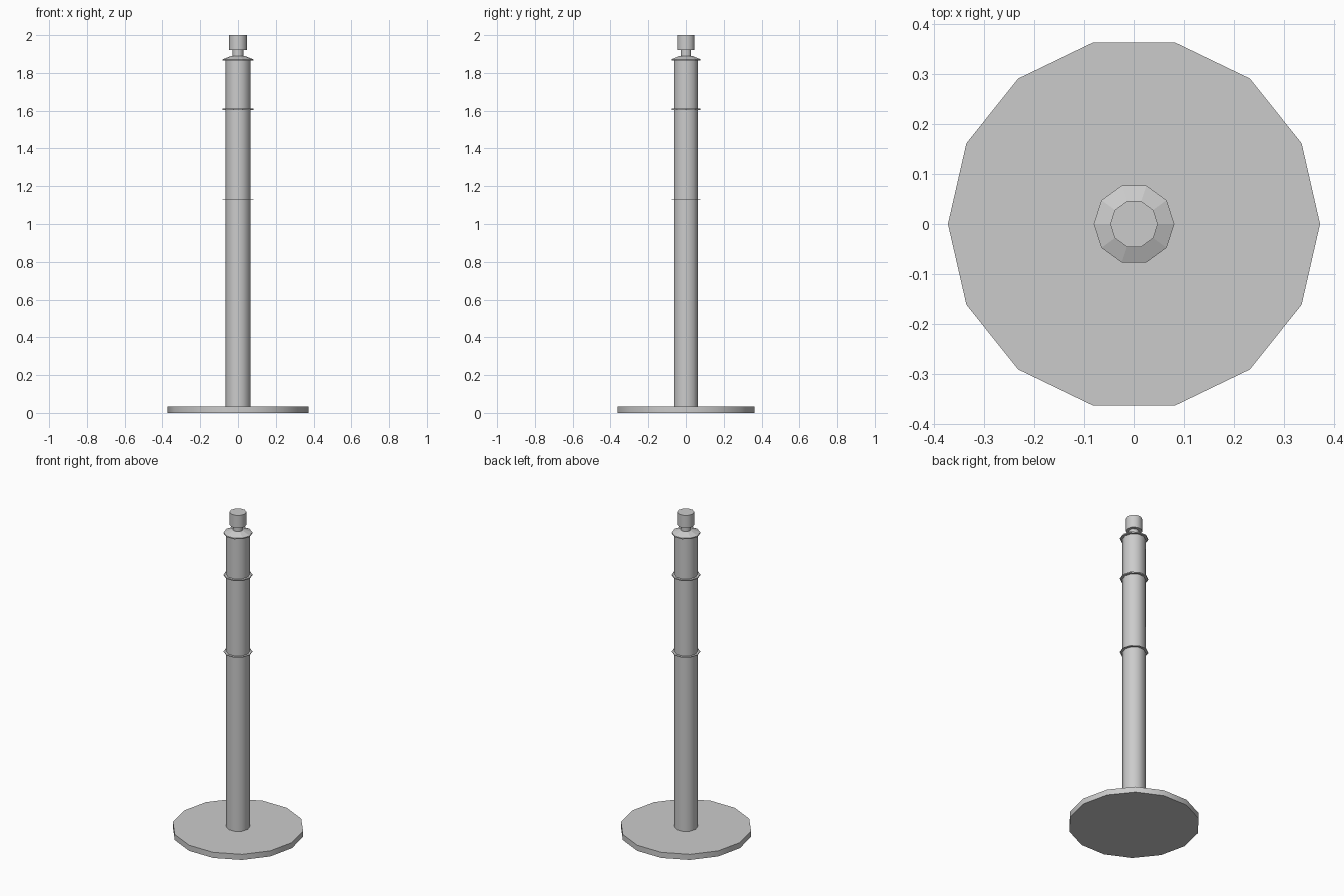
import bpy, bmesh, math

if "Cube" in bpy.data.objects:
    bpy.data.objects.remove(bpy.data.objects["Cube"])


def lathe(name, profile, sides, closed=False, smooth=False):
    """Revolve (radius, z) points around z; open profiles get end caps."""
    bm = bmesh.new()
    rings = []
    for r, z in profile:
        rings.append([bm.verts.new((r * math.cos(2 * math.pi * i / sides),
                                    r * math.sin(2 * math.pi * i / sides), z))
                      for i in range(sides)])
    pairs = list(zip(rings, rings[1:]))
    if closed:
        pairs.append((rings[-1], rings[0]))
    else:
        bm.faces.new(rings[0])
        bm.faces.new(rings[-1])
    for a, b in pairs:
        for i in range(sides):
            j = (i + 1) % sides
            bm.faces.new((a[i], a[j], b[j], b[i]))
    bmesh.ops.recalc_face_normals(bm, faces=bm.faces)
    mesh = bpy.data.meshes.new(name)
    bm.to_mesh(mesh)
    bm.free()
    obj = bpy.data.objects.new(name, mesh)
    bpy.context.collection.objects.link(obj)
    if smooth:
        bpy.ops.object.select_all(action='DESELECT')
        obj.select_set(True)
        bpy.context.view_layer.objects.active = obj
        bpy.ops.object.shade_smooth_by_angle(angle=math.radians(45))
    return obj


POLE_R, RING_R = 0.067, 0.081

# Floor plate
lathe("base_plate", [(0.373, 0), (0.373, 0.035)], 14, smooth=True)

# Upright
lathe("pole", [(POLE_R, 0.035), (POLE_R, 1.868)], 10, smooth=True)

# Thin collars around the upright
for name, z, t in (("lower_collar", 1.128, 0.004), ("upper_collar", 1.607, 0.007)):
    lathe(name, [(POLE_R - 0.002, z - t / 2), (RING_R, z - t / 2),
                 (RING_R, z + t / 2), (POLE_R - 0.002, z + t / 2)], 10, closed=True)

# Sloped cap on the upright
lathe("pole_cap", [(RING_R, 1.865), (RING_R, 1.872), (0.036, 1.89)], 10)

# Neck and knob
lathe("neck", [(0.029, 1.885), (0.029, 1.922)], 10, smooth=True)
lathe("knob", [(0.048, 1.92), (0.048, 2.0)], 10, smooth=True)
